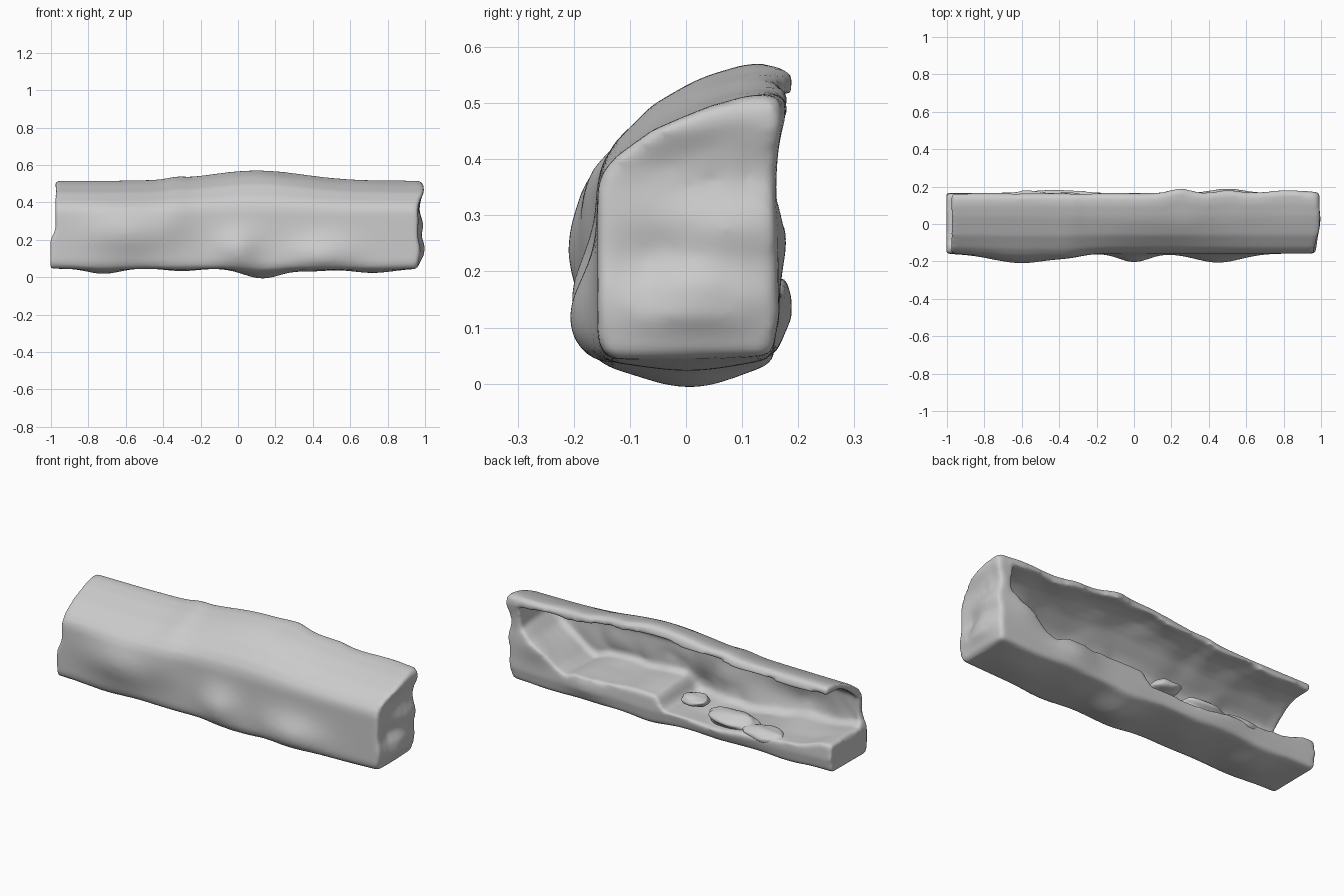
import bpy, bmesh, math
from mathutils import Vector, noise

if "Cube" in bpy.data.objects:
    bpy.data.objects.remove(bpy.data.objects["Cube"])


def gauss(d, s):
    return math.exp(-(d / s) ** 2)


def lerp_table(table, x):
    for (x0, v0), (x1, v1) in zip(table, table[1:]):
        if x <= x1:
            return v0 + (v1 - v0) * max(0, (x - x0) / (x1 - x0))
    return table[-1][1]


# bulges: centre x, centre z, amount, spread x, spread z
FRONT = [(-.6, .24, .052, .22, .13), (.0, .15, .047, .11, .1),
         (.45, .12, .05, .17, .09), (-.35, .32, .015, .1, .12)]
BACK = [(.25, .5, .03, .08, .05), (.5, .5, .02, .09, .05), (.82, .5, .02, .15, .05),
        (.8, .27, .02, .12, .08), (.5, .14, .025, .12, .07), (-.4, .12, .02, .2, .06)]
UNDER = [(.13, .055, .14), (-.72, .03, .12), (.72, .025, .16), (-.3, .015, .12), (.4, .015, .12)]


def bulge(x, y, z, shell=True):
    top = max(0, min(1, (z - .33) / .15))
    nz = .055 * gauss(x - .1, .35) * top + .01 * gauss(x + .33, .06) * top
    front = max(0, min(1, (.02 - y) / .12))
    ny = -front * sum(a * gauss(x - cx, sx) * gauss(z - cz, sz) for cx, cz, a, sx, sz in FRONT)
    if shell:
        if y > .0:
            ny += min(1, y / .12) * sum(a * gauss(x - cx, sx) * gauss(z - cz, sz)
                                        for cx, cz, a, sx, sz in BACK)
        if z < .12:
            nz -= sum(a * gauss(x - cx, sx) for cx, a, sx in UNDER) * gauss(y - .01, .13)
    return Vector((x, y + ny, z + nz))


def resample(points, step=.03):
    out = []
    for i, p in enumerate(points):
        a, b = Vector(p), Vector(points[(i + 1) % len(points)])
        n = max(1, round((b - a).length / step))
        out += [a.lerp(b, k / n) for k in range(n)]
    return out


def loft(name, rings):
    bm = bmesh.new()
    loops = [[bm.verts.new(p) for p in ring] for ring in rings]
    for a, b in zip(loops, loops[1:]):
        for i in range(len(a)):
            j = (i + 1) % len(a)
            bm.faces.new((a[i], a[j], b[j], b[i]))
    bm.faces.new(loops[0])
    bm.faces.new(loops[-1])
    bmesh.ops.recalc_face_normals(bm, faces=bm.faces)
    me = bpy.data.meshes.new(name)
    bm.to_mesh(me)
    bm.free()
    ob = bpy.data.objects.new(name, me)
    bpy.context.collection.objects.link(ob)
    return ob


# outer body of the hollow log-shaped rock
outline = resample([(-.13, .045), (-.15, .058), (-.158, .085), (-.158, .345), (-.15, .375),
                    (-.125, .405), (-.06, .452), (.04, .495), (.1, .513), (.14, .517),
                    (.16, .505), (.168, .47), (.157, .33), (.166, .12), (.155, .06), (.14, .05)])
centre = Vector((0, .26))


def end_x(side, y, z):
    if side < 0:
        return -.977 - .026 * max(0, min(1, (.25 - z) / .05))
    x = .955 + .035 * gauss(z - .47, .06) + .03 * gauss(z - .28, .06) * gauss(y - .08, .16)
    x += .045 * gauss(z - .15, .06) * gauss(y - .01, .14)
    return x - .02 * gauss(y + .06, .06) * gauss(z - .22, .07)


insets = [.15, .4, .65, .85, .96]
rings = []
for s in insets:
    rings.append([(end_x(-1, *q), *q) for q in (centre + (p - centre) * s for p in outline)])
N = 70
for k in range(N + 1):
    t = k / N
    ring = []
    for p in outline:
        x = end_x(-1, *p) * (1 - t) + (end_x(1, *p) - .008) * t
        ring.append(bulge(x, p.x, p.y))
    rings.append(ring)
for s in reversed(insets):
    rings.append([(end_x(1, *q) + .006, *q) for q in (centre + (p - centre) * s for p in outline)])
body = loft("rock_shell", rings)

# cavity, open at the back and at the left end, with a stepped floor
FLOOR = [(-1.2, .205), (-.93, .195), (-.8, .16), (-.55, .135), (-.17, .11), (.03, .115), (.07, .195),
         (.45, .185), (.57, .175), (.62, .155), (.68, .18), (.76, .24), (.84, .29), (.9, .35)]
rings = []
for k in range(106):
    x = -1.2 + 2.1 * k / 105
    zf = lerp_table(FLOOR, x)
    pts = [Vector(p) for p in [(.35, zf), (-.09, zf + .01), (-.118, zf + .03), (-.118, .365),
                               (-.09, .39), (-.02, .435), (.06, .465), (.12, .472), (.35, .472)]]
    ring = []
    for a, b in zip(pts, pts[1:] + pts[:1]):
        for j in range(6):
            y, z = a.lerp(b, j / 6)
            v = bulge(x, y, z, False)
            w = noise.noise(Vector((x * 6, y * 6, z * 6))) * .016
            v.z += w
            v.y += abs(w) if y < 0 else 0
            ring.append(v)
    rings.append(ring)
cavity = loft("cavity_cutter", rings)
cavity.hide_render = True

cut = body.modifiers.new("hollow", 'BOOLEAN')
cut.operation = 'DIFFERENCE'
cut.solver = 'EXACT'
cut.object = cavity
rm = body.modifiers.new("weld", 'REMESH')
rm.mode = 'VOXEL'
rm.voxel_size = .011
rm.use_smooth_shade = True
sm = body.modifiers.new("weathering", 'SMOOTH')
sm.factor = .5
sm.iterations = 8

bpy.context.view_layer.update()
mesh = bpy.data.meshes.new_from_object(body.evaluated_get(bpy.context.evaluated_depsgraph_get()))
body.modifiers.clear()
body.data = mesh
bpy.data.objects.remove(cavity)


# loose stones lying in the trough
def stone(name, loc, size, seed):
    bpy.ops.mesh.primitive_ico_sphere_add(subdivisions=4, radius=1, location=loc)
    ob = bpy.context.object
    ob.name = name
    for v in ob.data.vertices:
        f = 1 + .25 * noise.noise(v.co * 1.3 + Vector((seed, 0, 0)))
        v.co = Vector([c * s * f for c, s in zip(v.co, size)])
    bpy.ops.object.shade_smooth()


stone("small_stone", (-.12, .09, .2), (.08, .06, .03), 3)
stone("long_stone", (-.36, .09, .15), (.15, .075, .045), 8)
stone("end_stone", (-.56, .11, .135), (.14, .07, .035), 15)
